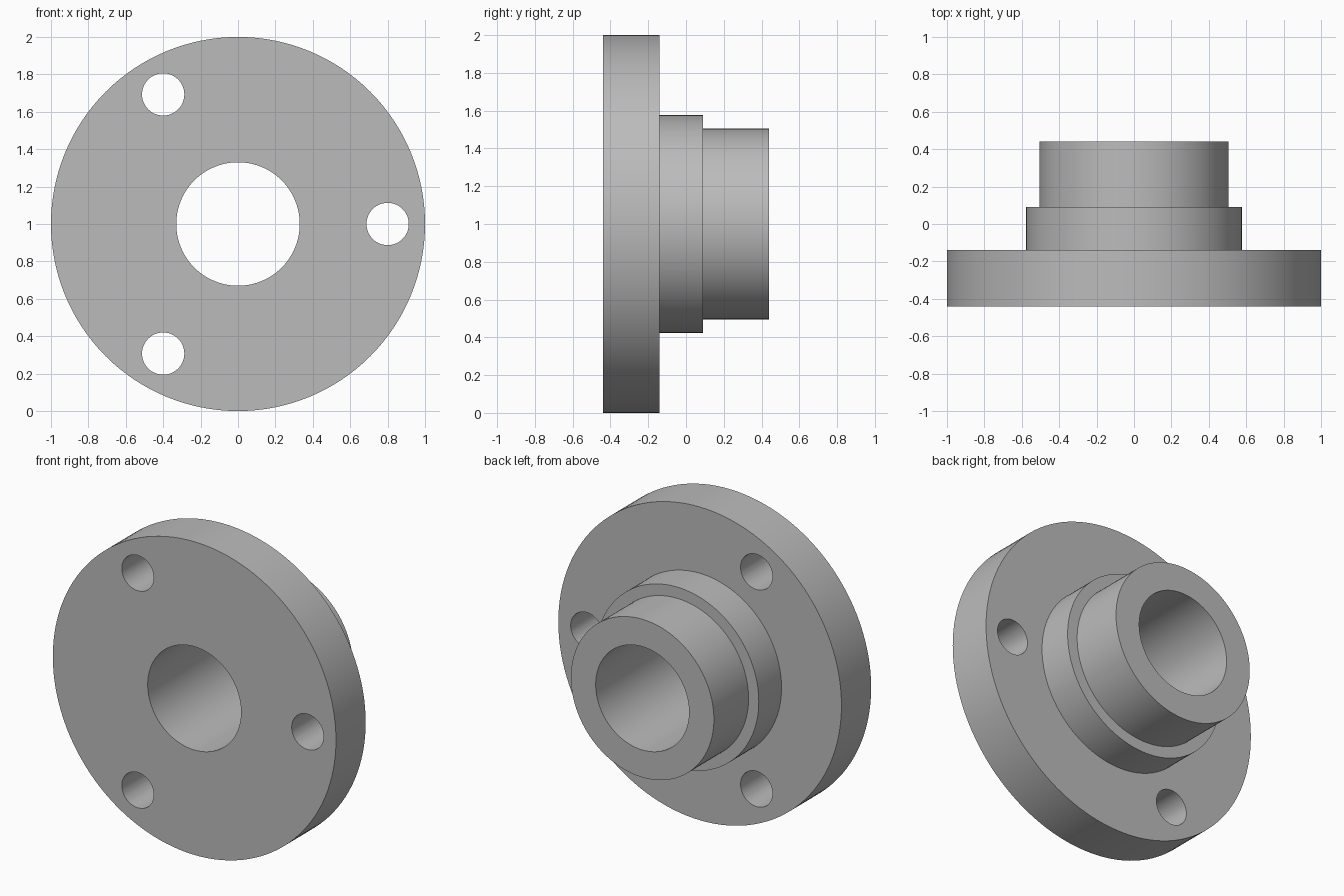
import bpy, bmesh
from math import cos, sin, pi, radians
from mathutils import Matrix, Vector

cube = bpy.data.objects.get("Cube")
if cube:
    bpy.data.objects.remove(cube, do_unlink=True)

CENTRE = Vector((0, 0, 1))
FRONT, BACK = -0.44, 0.44

# Plain grey metal
metal = bpy.data.materials.new("grey_metal")
metal.use_nodes = True
grey = (0.5, 0.5, 0.5, 1)
metal.diffuse_color = grey
metal.node_tree.nodes["Principled BSDF"].inputs["Base Color"].default_value = grey


def make_object(name, bm):
    bmesh.ops.recalc_face_normals(bm, faces=bm.faces)
    mesh = bpy.data.meshes.new(name)
    bm.to_mesh(mesh)
    bm.free()
    mesh.materials.append(metal)
    obj = bpy.data.objects.new(name, mesh)
    bpy.context.collection.objects.link(obj)
    return obj


# Stepped flange and hub: closed (radius, y) profile turned about the y axis
profile = [(0.33, FRONT), (1.0, FRONT), (1.0, -0.14), (0.577, -0.14),
           (0.577, 0.09), (0.505, 0.09), (0.505, BACK), (0.33, BACK)]
bm = bmesh.new()
verts = [bm.verts.new((r, y, 1)) for r, y in profile]
edges = [bm.edges.new((v, verts[i - 1])) for i, v in enumerate(verts)]
bmesh.ops.spin(bm, geom=verts + edges, cent=CENTRE, axis=(0, 1, 0),
               angle=2 * pi, steps=128, use_merge=True)
bmesh.ops.remove_doubles(bm, verts=bm.verts, dist=1e-4)
flange = make_object("flanged_hub", bm)

# Three bolt holes evenly spaced around the flange
bm = bmesh.new()
for i in range(3):
    a = i * 2 * pi / 3
    place = Matrix.Translation((0.8 * cos(a), -0.29, 1 + 0.8 * sin(a)))
    bmesh.ops.create_cone(bm, cap_ends=True, segments=48, radius1=0.113,
                          radius2=0.113, depth=0.5,
                          matrix=place @ Matrix.Rotation(pi / 2, 4, 'X'))
cutter = make_object("bolt_hole_cutter", bm)
cutter.hide_render = True

# Cut the holes and shade
cut = flange.modifiers.new("bolt_holes", 'BOOLEAN')
cut.operation = 'DIFFERENCE'
cut.solver = 'EXACT'
cut.object = cutter
bpy.ops.object.select_all(action='DESELECT')
bpy.context.view_layer.objects.active = flange
flange.select_set(True)
bpy.ops.object.modifier_apply(modifier=cut.name)
bpy.data.objects.remove(cutter, do_unlink=True)
bpy.ops.object.shade_smooth_by_angle(angle=radians(30))
